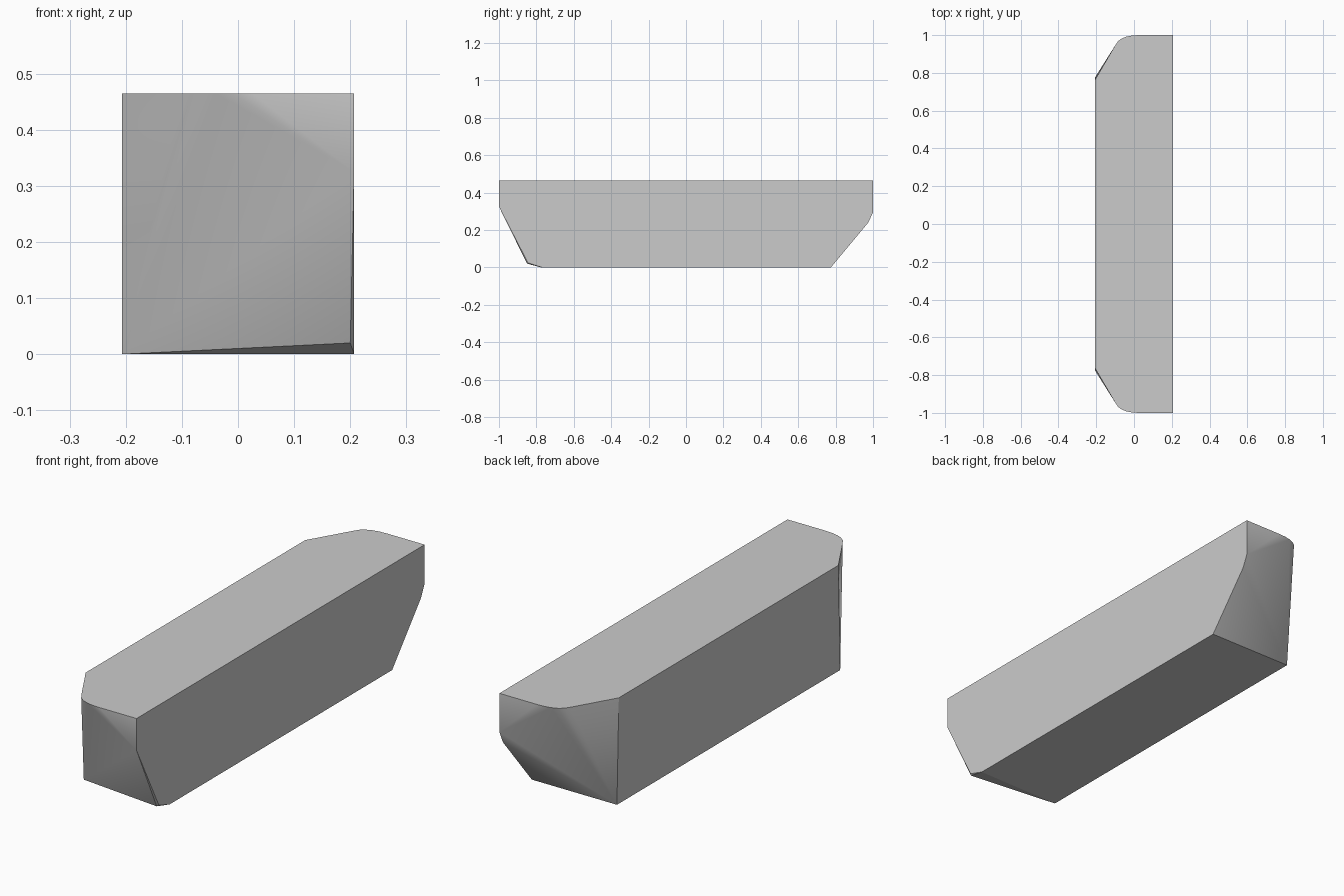
import bpy
import bmesh
import math

cube = bpy.data.objects.get("Cube")
if cube:
    bpy.data.objects.remove(cube)

HALF_W, HEIGHT = 0.207, 0.465

# One flat grey
grey = bpy.data.materials.new("plain grey")
grey.use_nodes = True
colour = (0.6, 0.6, 0.6, 1)
grey.diffuse_color = colour
grey.node_tree.nodes["Principled BSDF"].inputs["Base Color"].default_value = colour

# Rounded top outline of one end (x, y), mirrored to the other end
top_curve = [(-HALF_W, 0.762), (-0.10, 0.945), (-0.085, 0.967), (-0.065, 0.982),
             (-0.04, 0.992), (-0.01, 0.998), (0.025, 1), (HALF_W, 1)]
# Lower corners of each end (x, y, z)
front_low = [(0.207, -1, 0.325), (0.2, -0.85, 0.02), (0.207, -0.845, 0.025), (0.207, -0.77, 0)]
back_low = [(0.207, 1, 0.295), (0.207, 0.975, 0.24), (0.207, 0.775, 0)]

points = front_low + back_low
for side in (-1, 1):
    points += [(x, side * y, HEIGHT) for x, y in top_curve]
    points.append((-HALF_W, side * 0.775, 0))

# Solid body wrapped around the corners
bm = bmesh.new()
for p in points:
    bm.verts.new(p)
hull = bmesh.ops.convex_hull(bm, input=bm.verts[:])
bmesh.ops.delete(bm, geom=[v for v in bm.verts if not v.link_faces], context='VERTS')
bmesh.ops.dissolve_limit(bm, angle_limit=math.radians(0.5), verts=bm.verts[:], edges=bm.edges[:])
bmesh.ops.recalc_face_normals(bm, faces=bm.faces[:])
mesh = bpy.data.meshes.new("block_body")
bm.to_mesh(mesh)
bm.free()
mesh.materials.append(grey)
body = bpy.data.objects.new("block_body", mesh)
bpy.context.collection.objects.link(body)

# Smooth ends, flat long sides
bpy.context.view_layer.objects.active = body
body.select_set(True)
bpy.ops.object.shade_smooth_by_angle(angle=math.radians(40))
for face in mesh.polygons:
    if max(abs(face.normal.x), abs(face.normal.z)) > 0.95:
        face.use_smooth = False
